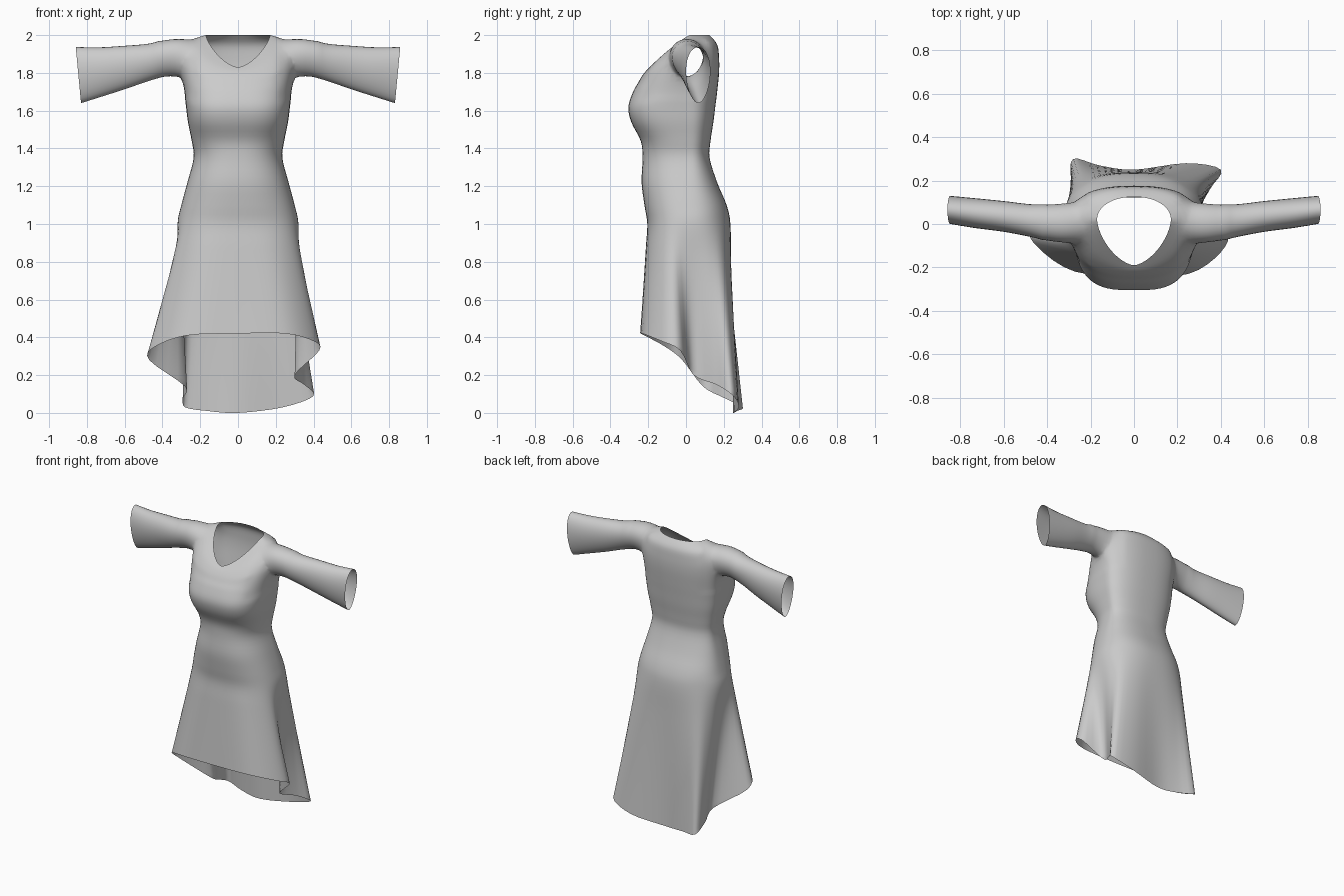
import bpy, bmesh, math
from mathutils import Vector

if "Cube" in bpy.data.objects:
    bpy.data.objects.remove(bpy.data.objects["Cube"])

SEG = 64
fabric = bpy.data.materials.new("grey_fabric")
fabric.use_nodes = True
GREY = (0.6, 0.6, 0.6, 1)
fabric.diffuse_color = GREY
fabric.node_tree.nodes["Principled BSDF"].inputs["Base Color"].default_value = GREY


def spline(a, b, c, d, t):
    return b + 0.5 * t * (c - a + t * (2 * a - 5 * b + 4 * c - d + t * (3 * (b - c) + d - a)))


def power(v, p):
    return math.copysign(abs(v) ** p, v)


def torso_ring(w, front, back, zf, zs, zb, nf=2.4, nb=2.4, mid=0.02):
    """Rounded cross-section whose front, sides and back may sit at different heights."""
    pts = []
    for i in range(SEG):
        a = math.tau * i / SEG
        c, s = math.cos(a), math.sin(a)
        n, reach, ze = (nf, mid - front, zf) if s < 0 else (nb, back - mid, zb)
        pts.append(Vector((w * power(c, 2 / n), mid + reach * power(s, 2 / n),
                           zs + (ze - zs) * abs(s) ** 1.5)))
    return pts


def smooth_rings(rings, sub):
    """Fill in rings between the given ones along a spline."""
    out = []
    last = len(rings) - 1
    for k in range(last):
        four = [rings[max(k - 1, 0)], rings[k], rings[k + 1], rings[min(k + 2, last)]]
        for j in range(sub):
            out.append([spline(*p, j / sub) for p in zip(*four)])
    return out + [rings[-1]]


def loft(name, rings, centres):
    """Closed loft; the end caps get material slot 1 so they can be opened later."""
    bm = bmesh.new()
    loops = [[bm.verts.new(p) for p in r] for r in rings]
    n = len(loops[0])
    for lo, hi in zip(loops, loops[1:]):
        for i in range(n):
            j = (i + 1) % n
            bm.faces.new((lo[i], lo[j], hi[j], hi[i]))
    for loop, centre in ((loops[0], centres[0]), (loops[-1], centres[1])):
        hub = bm.verts.new(centre)
        for i in range(n):
            bm.faces.new((loop[i], loop[(i + 1) % n], hub)).material_index = 1
    bmesh.ops.recalc_face_normals(bm, faces=bm.faces)
    mesh = bpy.data.meshes.new(name)
    bm.to_mesh(mesh)
    bm.free()
    mesh.materials.append(fabric)
    mesh.materials.append(fabric)
    obj = bpy.data.objects.new(name, mesh)
    bpy.context.collection.objects.link(obj)
    return obj


# Hem: high in front, long at the back, with a deep fold on each side
hem_points = [Vector(p) for p in (
    (.30, .04, .20), (.35, .16, .15), (.40, .25, .09), (.24, .28, .03),
    (0, .25, 0), (-.16, .27, .01), (-.28, .30, .03), (-.29, .2, .08),
    (-.28, .09, .14), (-.47, -.02, .28), (-.44, -.11, .35), (-.27, -.22, .41),
    (0, -.24, .42), (.25, -.23, .42), (.40, -.13, .38), (.43, -.03, .33))]
count = len(hem_points)
step = SEG // count
hem = [spline(*(hem_points[(i // step + k) % count] for k in (-1, 0, 1, 2)), (i % step) / step)
       for i in range(SEG)]

# Bodice sections: half width, front y, back y, height, front squareness
body = [torso_ring(w, f, b, z, z, z, n) for w, f, b, z, n in (
    (.32, -.205, .235, 1.0, 2.5), (.30, -.22, .215, 1.1, 2.4), (.268, -.235, .165, 1.22, 2.4),
    (.235, -.23, .125, 1.35, 2.4), (.245, -.24, .13, 1.44, 2.6), (.265, -.29, .145, 1.54, 3.0),
    (.275, -.305, .155, 1.62, 3.1), (.285, -.28, .165, 1.7, 2.9))]
skirt = [[h.lerp(p, f) for h, p in zip(hem, body[0])] for f in (0, .2, .4, .6, .8)]
# Shoulders rise and close in to the V neckline
yoke = [torso_ring(.30, -.255, .175, 1.745, 1.8, 1.8, 2.6),
        torso_ring(.30, -.235, .175, 1.78, 1.89, 1.88, 2.4),
        torso_ring(.26, -.212, .165, 1.81, 1.97, 1.95, 2.0),
        torso_ring(.17, -.19, .125, 1.83, 2.0, 2.0, 1.6, 2.1)]
dress = loft("dress", smooth_rings(skirt + body + yoke, 4), ((0, 0, .4), (0, -.03, 1.92)))

# Sleeves: x, centre y, half depth, bottom z, top z, lean of the section
sections = ((.21, .01, .08, 1.80, 1.965, 0), (.29, .005, .095, 1.775, 1.985, 0),
            (.38, .005, .088, 1.78, 1.98, 0), (.47, .015, .075, 1.758, 1.955, 0),
            (.60, .035, .07, 1.715, 1.943, .005), (.73, .05, .068, 1.675, 1.935, .01),
            (.845, .065, .064, 1.64, 1.937, .014))
for side, label in ((1, "left"), (-1, "right")):
    rings = []
    for x, y, depth, low, high, lean in sections:
        ring = []
        for i in range(32):
            a = math.tau * i / 32
            c, s = math.cos(a), math.sin(a)
            ring.append(Vector((side * (x + lean * s), y + depth * c * (1 + .15 * s),
                                (low + high) / 2 + (high - low) / 2 * s)))
        rings.append(ring)
    sleeve = loft(label + "_sleeve", smooth_rings(rings, 4),
                  ((side * .21, .01, 1.88), (side * .845, .065, 1.79)))
    mod = dress.modifiers.new("join_sleeve", "BOOLEAN")
    mod.operation = "UNION"
    mod.solver = "EXACT"
    mod.object = sleeve
    bpy.context.view_layer.objects.active = dress
    bpy.ops.object.modifier_apply(modifier=mod.name)
    bpy.data.objects.remove(sleeve)

# Open the neck, cuffs and hem, then soften the armhole seams
bm = bmesh.new()
bm.from_mesh(dress.data)
bmesh.ops.delete(bm, geom=[f for f in bm.faces if f.material_index == 1], context="FACES")
bmesh.ops.remove_doubles(bm, verts=bm.verts, dist=.002)
bmesh.ops.triangulate(bm, faces=[f for f in bm.faces if len(f.verts) > 4])
seam = [v for v in bm.verts
        if .21 < abs(v.co.x) < .42 and v.co.z > 1.66 and not v.is_boundary]
for _ in range(10):
    bmesh.ops.smooth_vert(bm, verts=seam, factor=.5,
                          use_axis_x=True, use_axis_y=True, use_axis_z=True)
bm.to_mesh(dress.data)
bm.free()
dress.data.materials.pop(index=1)
bpy.ops.object.select_all(action="DESELECT")
dress.select_set(True)
bpy.context.view_layer.objects.active = dress
bpy.ops.object.shade_smooth_by_angle(angle=math.radians(60))
